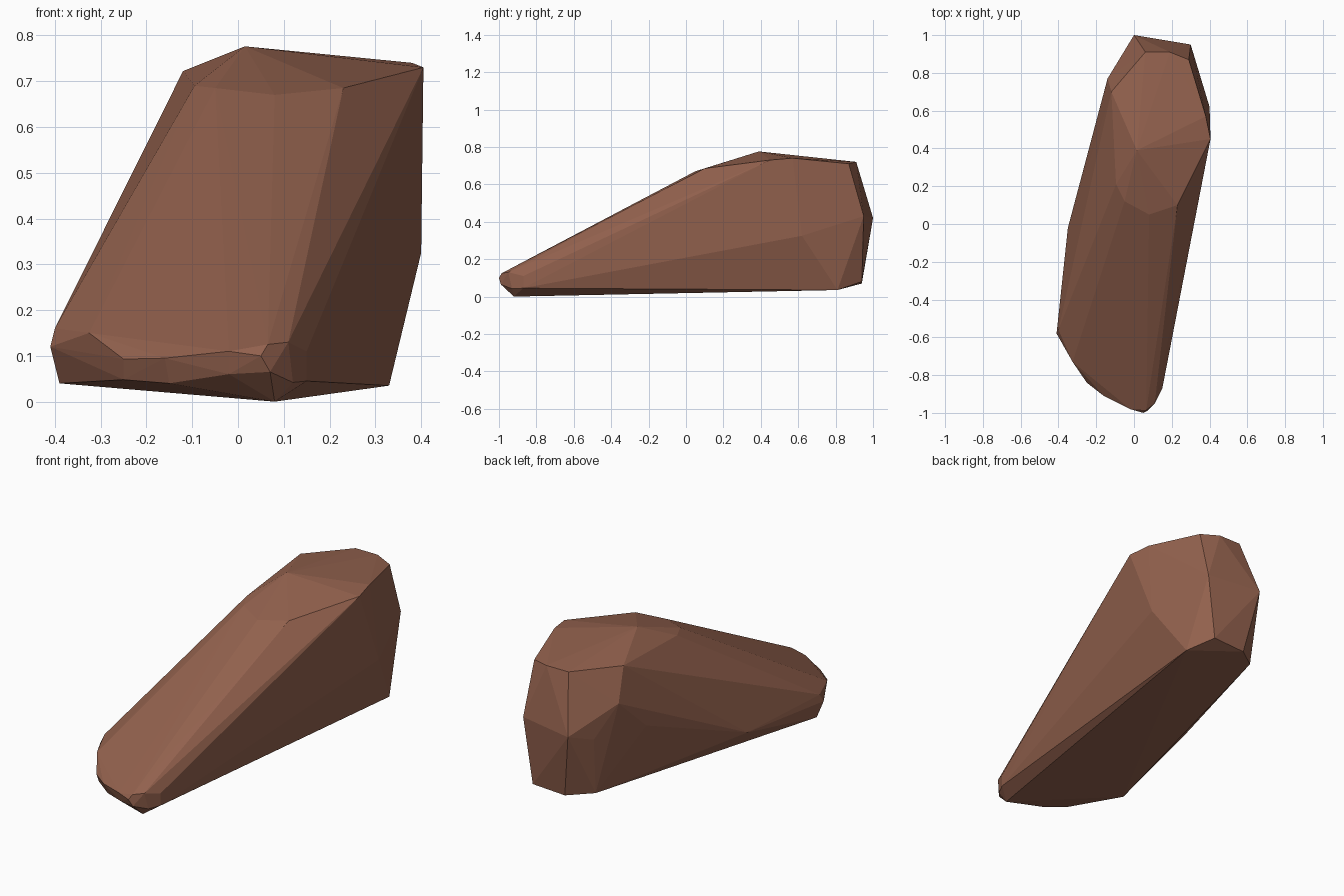
import bpy, bmesh

# Corner points of the chiselled boulder, grouped by region
nose_upper = [(-.41, -.58, .12), (-.40, -.56, .16), (-.325, -.73, .15), (-.25, -.84, .093), (-.16, -.91, .095),
              (-.02, -.98, .11), (.05, -1, .10), (.065, -.985, .125), (.11, -.95, .13), (.15, -.87, .11)]
nose_lower = [(-.39, -.55, .04), (-.25, -.82, .048), (-.15, -.89, .04), (-.02, -.965, .06),
              (.07, -.99, .065), (.12, -.93, .042), (.15, -.87, .045), (.08, -.92, .0)]
crown = [(.08, .05, .67), (-.05, .12, .685), (-.095, .21, .69), (.23, .10, .685), (.015, .39, .776),
         (.405, .45, .73), (.38, .57, .74), (-.12, .70, .722), (.06, .91, .72), (.19, .91, .72), (.29, .87, .71)]
back = [(0, 1, .42), (.30, .95, .43), (.40, .62, .325), (-.07, .88, .38), (-.14, .77, .55),
        (-.185, .60, .38), (-.35, -.02, .15)]
base = [(.25, .94, .08), (.06, .94, .07), (-.06, .85, .08), (.33, .81, .035)]

# Faceted shell wrapped around the corners
bm = bmesh.new()
for p in nose_upper + nose_lower + crown + back + base:
    bm.verts.new(p)
hull = bmesh.ops.convex_hull(bm, input=bm.verts[:])
loose = [v for v in bm.verts if not v.link_faces]
bmesh.ops.delete(bm, geom=loose, context='VERTS')
bmesh.ops.recalc_face_normals(bm, faces=bm.faces[:])

mesh = bpy.data.meshes.new("boulder")
bm.to_mesh(mesh)
bm.free()
boulder = bpy.data.objects.new("boulder", mesh)
bpy.context.collection.objects.link(boulder)

# Reddish brown stone
mat = bpy.data.materials.new("brown_stone")
mat.diffuse_color = (.29, .12, .075, 1)
mesh.materials.append(mat)
